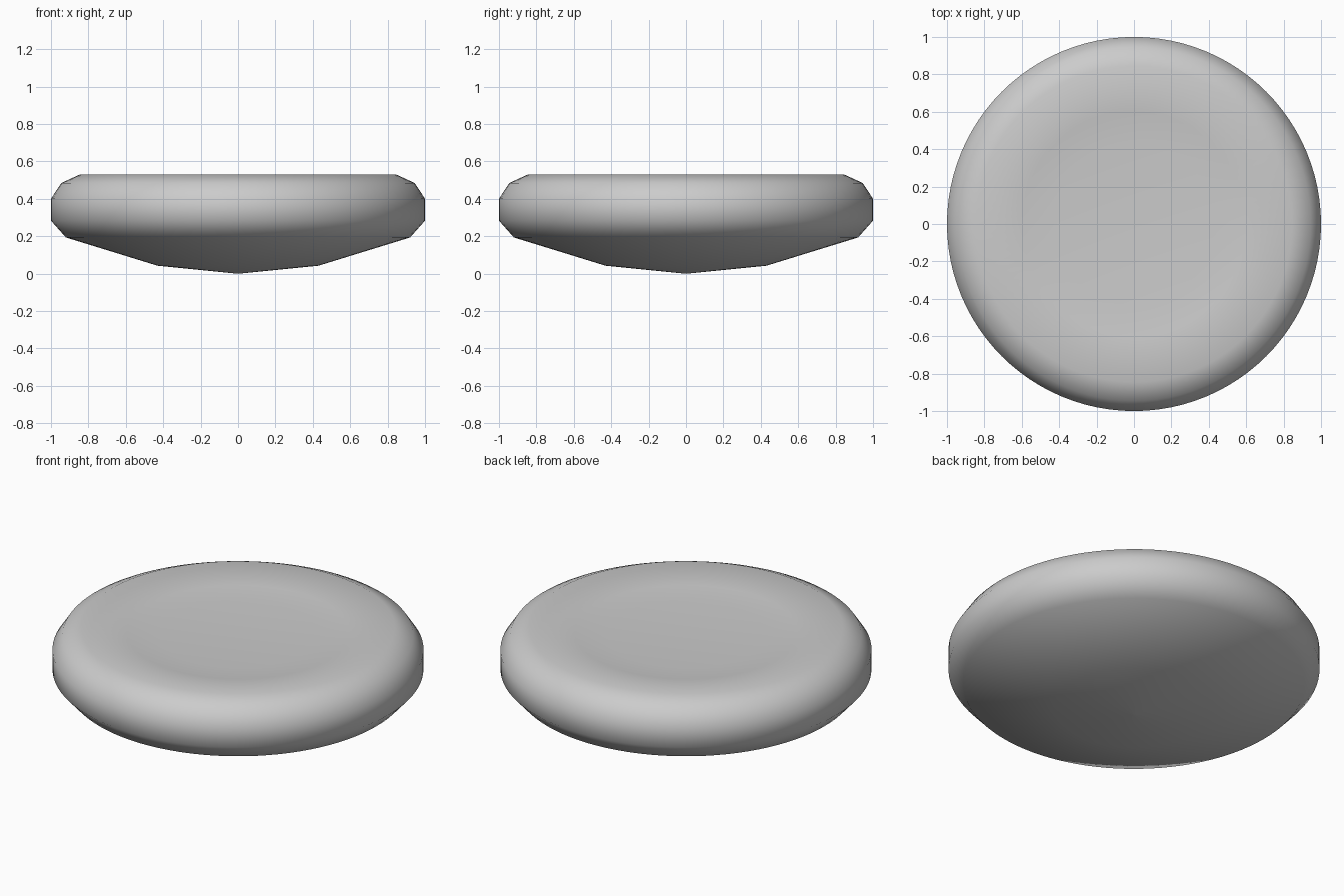
import bpy, bmesh, math

if "Cube" in bpy.data.objects:
    bpy.data.objects.remove(bpy.data.objects["Cube"])

# Half cross-section (radius, height), from the bottom centre round to the dish centre
PROFILE = [(0.01, 0.0), (0.43, 0.042), (0.92, 0.193), (1.0, 0.283), (1.0, 0.4),
           (0.945, 0.484), (0.845, 0.53), (0.6, 0.502), (0.43, 0.49)]
SIDES = 96


def lathe(name, profile, sides):
    bm = bmesh.new()
    rings = []
    for r, z in profile:
        rings.append([bm.verts.new((r * math.cos(2 * math.pi * i / sides),
                                    r * math.sin(2 * math.pi * i / sides), z))
                      for i in range(sides)])
    for low, high in zip(rings, rings[1:]):
        for i in range(sides):
            j = (i + 1) % sides
            bm.faces.new((low[i], low[j], high[j], high[i]))
    # close the bottom tip and the flat dish floor
    bm.faces.new(rings[0][::-1])
    bm.faces.new(rings[-1])
    bmesh.ops.recalc_face_normals(bm, faces=bm.faces)
    for f in bm.faces:
        f.smooth = True
    mesh = bpy.data.meshes.new(name)
    bm.to_mesh(mesh)
    bm.free()
    obj = bpy.data.objects.new(name, mesh)
    bpy.context.collection.objects.link(obj)
    return obj


# Round cushion-like disc with a shallow dished top
lathe("dished_disc", PROFILE, SIDES)
